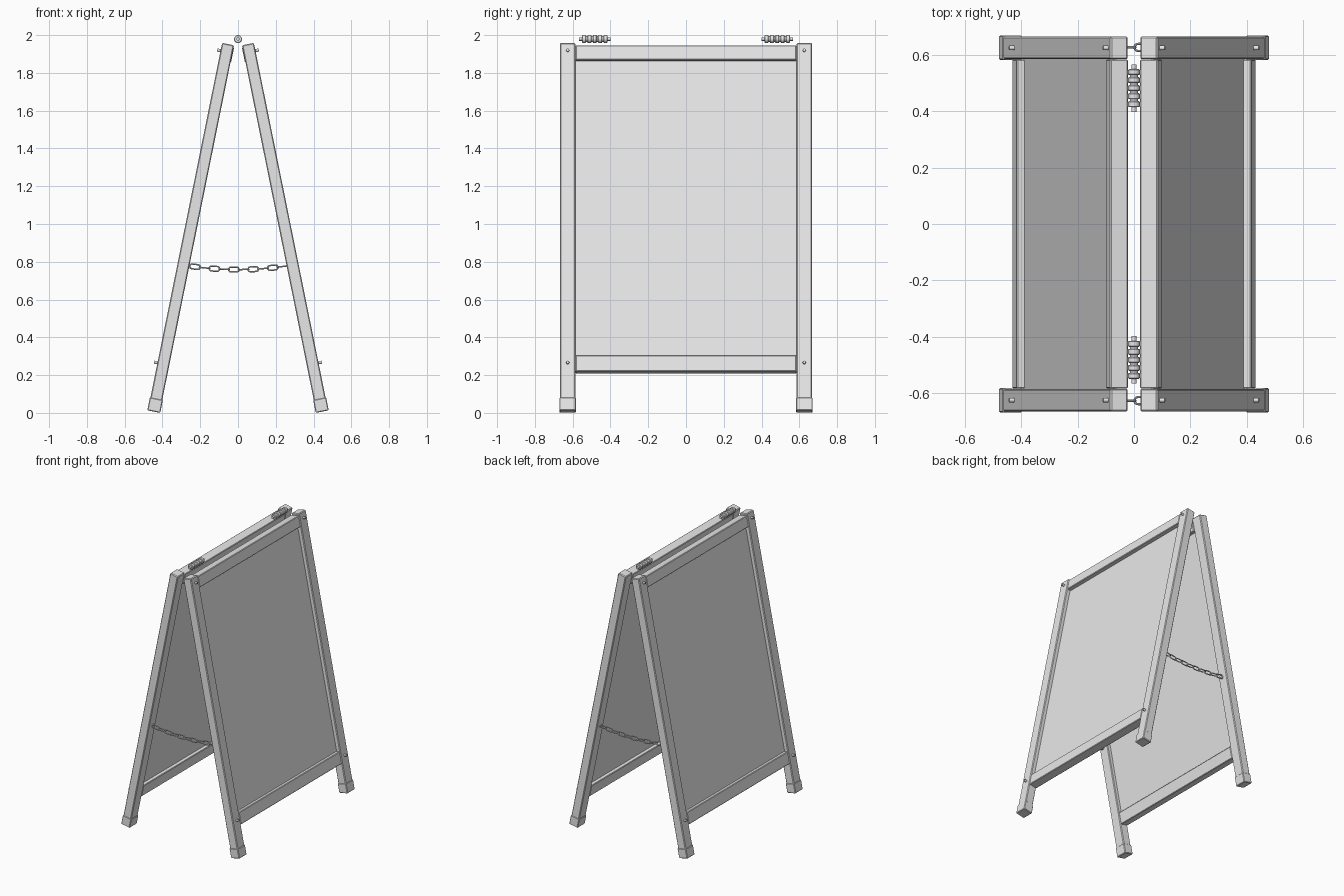
import bpy, math
from mathutils import Matrix, Vector

if "Cube" in bpy.data.objects:
    bpy.data.objects.remove(bpy.data.objects["Cube"])

grey = bpy.data.materials.new("grey")
grey.diffuse_color = (0.8, 0.8, 0.8, 1)
grey.use_nodes = True
grey.node_tree.nodes["Principled BSDF"].inputs["Base Color"].default_value = grey.diffuse_color

TILT = 0.1995          # lean of each leaf
FOOT = (0.446, 0, 0.007)   # centre of a leaf's lower end


def finish(name, matrix, bevel=0.0, smooth=False):
    ob = bpy.context.object
    ob.name = name
    ob.data.materials.append(grey)
    if smooth:
        bpy.ops.object.shade_smooth_by_angle(angle=math.radians(40))
    if bevel:
        mod = ob.modifiers.new("edges", 'BEVEL')
        mod.width = bevel
        mod.segments = 1
    ob.matrix_world = matrix
    return ob


def box(name, frame, lo, hi, bevel=0.0):
    bpy.ops.mesh.primitive_cube_add(size=1)
    lo, hi = Vector(lo), Vector(hi)
    size, mid = hi - lo, (lo + hi) / 2
    bpy.context.object.data.transform(Matrix.Translation(mid) @ Matrix.Diagonal((*size, 1)))
    return finish(name, frame, bevel)


def rod(name, frame, r, length, sides=16, bevel=0.0):
    bpy.ops.mesh.primitive_cylinder_add(radius=r, depth=length, vertices=sides)
    return finish(name, frame, bevel, True)


# Two leaning leaves: local x = outward thickness, y = width, z = along the posts
for turn, side in ((0, "right"), (math.pi, "left")):
    frame = (Matrix.Rotation(turn, 4, 'Z') @ Matrix.Translation(FOOT)
             @ Matrix.Rotation(-TILT, 4, 'Y'))
    box(side + "_panel", frame, (-0.006, -0.59, 0.28), (0.003, 0.59, 1.91))
    box(side + "_top_rail", frame, (-0.035, -0.585, 1.893), (0.03, 0.585, 1.973), 0.004)
    box(side + "_bottom_rail", frame, (-0.03, -0.585, 0.211), (0.03, 0.585, 0.298), 0.004)
    for s in (-1, 1):
        a, b = sorted((s * 0.586, s * 0.667))
        box(side + "_post", frame, (-0.032, a, 0.01), (0.032, b, 1.985), 0.005)
        box(side + "_foot_cap", frame, (-0.035, a - 0.003, 0), (0.035, b + 0.003, 0.07), 0.004)
        # screw heads near both ends of each post
        for h in (0.257, 1.943):
            rod(side + "_screw", frame @ Matrix.Translation((0.039, s * 0.626, h))
                @ Matrix.Rotation(math.pi / 2, 4, 'Y'), 0.008, 0.022, 12)

for s in (-1, 1):
    # Hinge: pin with collars
    upright = Matrix.Rotation(math.pi / 2, 4, 'X')
    rod("hinge_pin", Matrix.Translation((0, s * 0.483, 1.979)) @ upright, 0.009, 0.168)
    rod("hinge_sleeve", Matrix.Translation((0, s * 0.483, 1.979)) @ upright, 0.015, 0.135)
    for i in range(5):
        rod("hinge_knuckle", Matrix.Translation((0, s * (0.483 + (i - 2) * 0.0285), 1.979))
            @ upright, 0.021, 0.021, 20, 0.003)

    # Sagging chain, links turned alternately
    for i in range(10):
        x = -0.228 + i * 0.0515
        z = 0.759 + 0.018 * (x / 0.25) ** 2
        slope = math.atan(2 * 0.018 * x / 0.25 ** 2)
        bpy.ops.mesh.primitive_torus_add(major_radius=0.013, minor_radius=0.004,
                                         major_segments=20, minor_segments=8)
        for v in bpy.context.object.data.vertices:
            if abs(v.co.x) > 1e-4:
                v.co.x += math.copysign(0.0145, v.co.x)
        roll = math.pi / 2 if i % 2 == 0 else 0
        finish("chain_link", Matrix.Translation((x, s * 0.628, z))
               @ Matrix.Rotation(-slope, 4, 'Y') @ Matrix.Rotation(roll, 4, 'X'), 0, True)
